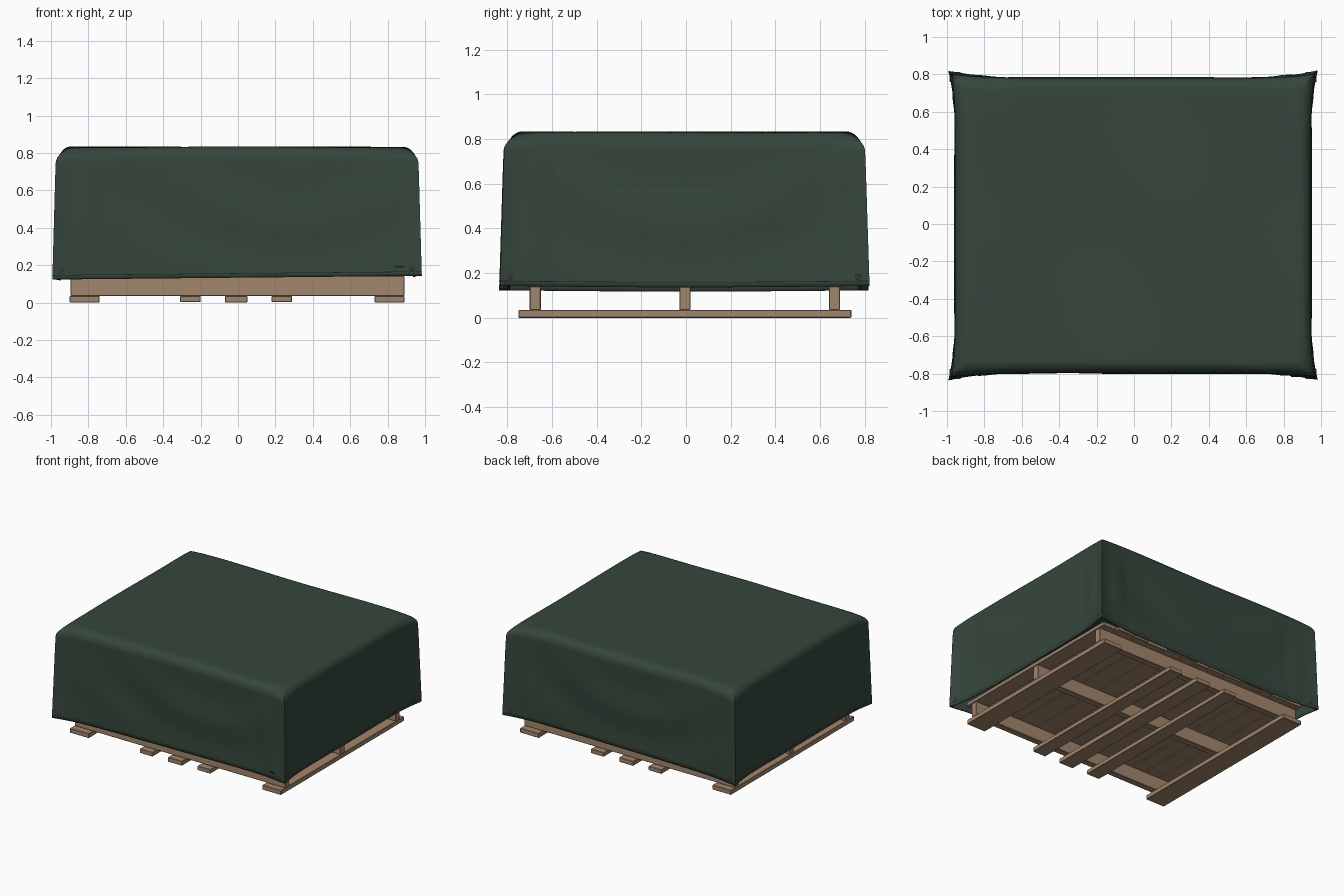
import bpy, bmesh, math, random
from mathutils import Vector

random.seed(4)
if "Cube" in bpy.data.objects:
    bpy.data.objects.remove(bpy.data.objects["Cube"], do_unlink=True)


def material(name, rgb, rough=0.8):
    m = bpy.data.materials.new(name)
    m.use_nodes = True
    m.diffuse_color = (*rgb, 1)
    m.roughness = rough
    node = m.node_tree.nodes["Principled BSDF"]
    node.inputs["Base Color"].default_value = (*rgb, 1)
    node.inputs["Roughness"].default_value = rough
    return m


GREEN = material("tarp green", (0.036, 0.062, 0.045))
WOOD = material("pallet wood", (0.36, 0.24, 0.15))
BRASS = material("grommet brass", (0.3, 0.19, 0.11))
DARK = material("stitch dark", (0.008, 0.014, 0.01))


def finish(bm, name, mat):
    mesh = bpy.data.meshes.new(name)
    bm.to_mesh(mesh)
    bm.free()
    mesh.materials.append(mat)
    obj = bpy.data.objects.new(name, mesh)
    bpy.context.collection.objects.link(obj)
    return obj


def board(name, lo, hi, mat=WOOD, bevel=0.003):
    bm = bmesh.new()
    bmesh.ops.create_cube(bm, size=1)
    for v in bm.verts:
        v.co = Vector([(a + b) / 2 + c * (b - a) for a, b, c in zip(lo, hi, v.co)])
    if bevel:
        bmesh.ops.bevel(bm, geom=bm.edges[:], offset=bevel, segments=1, affect="EDGES")
    return finish(bm, name, mat)


# Pallet: bottom boards, stringers and deck boards
for i, (x0, x1) in enumerate([(-0.9, -0.74), (-0.31, -0.2), (-0.07, 0.05), (0.18, 0.29), (0.73, 0.89)]):
    lift = 0.003 * (i % 2)
    board(f"bottom_board_{i + 1}", (x0, -0.75, lift), (x1, 0.74, 0.035))
for i, y in enumerate((-0.675, -0.005, 0.665)):
    board(f"stringer_{i + 1}", (-0.895, y - 0.025, 0.035), (0.89, y + 0.025, 0.142))
x, i = -0.9, 0
while x < 0.84:
    w = random.uniform(0.11, 0.17)
    x1 = 0.9 if x + w > 0.82 else x + w
    i += 1
    board(f"deck_board_{i}", (x, -0.75, 0.142), (x1 - 0.006, 0.745 + random.uniform(-0.01, 0.01), 0.172))
    x = x1

# Tarp: nested square rings run out over the top, round the edge and down the sides
M = 56                      # steps along each side
TOP, ROUND, SIDE = 24, 8, 30
RADIUS = 0.065
HEIGHT = 0.832
# Side: outward, along, half-length, distance at middle, swag centre, extra flare
SIDES = [
    (Vector((0, -1, 0)), Vector((1, 0, 0)), 0.795, 0.3),
    (Vector((1, 0, 0)), Vector((0, 1, 0)), 0.945, 0.0),
    (Vector((0, 1, 0)), Vector((-1, 0, 0)), 0.78, -0.1),
    (Vector((-1, 0, 0)), Vector((0, -1, 0)), 0.955, 0.05),
]


def smooth(a, b, t):
    t = min(1, max(0, (t - a) / (b - a)))
    return t * t * (3 - 2 * t)


def tarp_point(s, t, ring):
    """Point on side s at t in -1..1, on the given ring."""
    out, along, mid, centre = SIDES[s]
    before, after = SIDES[s - 1][2], SIDES[(s + 1) % 4][2]
    reach = after if t > 0 else before
    inset, z, down = 0, HEIGHT, 0
    scale = 1
    if ring <= TOP:
        scale = ring / TOP
        inset = RADIUS * scale
    elif ring <= TOP + ROUND:
        a = (ring - TOP) / ROUND * math.pi / 2
        inset = RADIUS * (1 - math.sin(a))
        z = HEIGHT - RADIUS * (1 - math.cos(a))
    else:
        down = (ring - TOP - ROUND) / SIDE
    d = mid * scale - inset
    p = out * d + along * t * (reach * scale - inset)
    hang = smooth(TOP, TOP + ROUND, ring)
    # corner flare
    flare = abs(t) ** 7 * hang * (0.022 + 0.02 * down)
    p += out * flare * (1.0 if s % 2 == 0 else 0.9)
    if abs(t) > 0.999:
        p += along * math.copysign(flare, t) * 0.9
    else:
        p += along * math.copysign(flare, t) * 0.9
    if ring > TOP + ROUND:
        low = 0.133 + 0.01 * p.x - 0.006 * (1 - t * t) * (s % 2)
        z = (HEIGHT - RADIUS) * (1 - down) + low * down
        # hanging swags between the corners, and soft creases beside each corner
        u = along.dot(p) - centre * (1 if s != 2 else -1)
        r = math.hypot(u * 0.75, HEIGHT + 0.05 - z)
        fade = math.sin(math.pi * down) * (1 - abs(t) ** 4)
        p += out * fade * 0.007 * math.sin(r * 15 + 1)
        p += out * 0.006 * math.sin(math.pi * down) * math.cos(abs(t) * 30) * smooth(0.65, 0.9, abs(t)) * (1 - abs(t) ** 20)
    # gentle ripples on the top sheet, slight droop at its corners
    z += (1 - smooth(TOP + ROUND, TOP + ROUND + 5, ring)) * (
        0.003 * math.sin(5 * p.x + 2 * p.y) * math.cos(4 * p.y - p.x)
        - 0.02 * abs(t) ** 10 * smooth(TOP * 0.85, TOP + ROUND, ring))
    p.z = z
    return p


bm = bmesh.new()
peak = bm.verts.new((0, 0, HEIGHT))
rings = []
for ring in range(1, TOP + ROUND + SIDE + 1):
    rings.append([bm.verts.new(tarp_point(s, -1 + 2 * k / M, ring)) for s in range(4) for k in range(M)])
count = 4 * M
for k in range(count):
    n = (k + 1) % count
    bm.faces.new((peak, rings[0][k], rings[0][n]))
    for upper, lower in zip(rings, rings[1:]):
        bm.faces.new((upper[k], lower[k], lower[n], upper[n]))
bmesh.ops.recalc_face_normals(bm, faces=bm.faces[:])
tarp = finish(bm, "tarp_cover", GREEN)
thick = tarp.modifiers.new("cloth thickness", "SOLIDIFY")
thick.thickness = 0.008
thick.offset = -1
bpy.ops.object.select_all(action="DESELECT")
tarp.select_set(True)
bpy.context.view_layer.objects.active = tarp
bpy.ops.object.shade_smooth_by_angle(angle=math.radians(40))

# Hem: a thin stitched line around the lower edge
LAST = TOP + ROUND + SIDE
for s, side in enumerate(("front", "left", "back", "right")):
    out = SIDES[s][0]
    bm = bmesh.new()
    pairs = []
    for k in range(M + 1):
        p = tarp_point(s, -1 + 2 * k / M, LAST - 1) + out * 0.001
        pairs.append([bm.verts.new(p + Vector((0, 0, h))) for h in (0, 0.003)])
    for a, b in zip(pairs, pairs[1:]):
        bm.faces.new((a[0], b[0], b[1], a[1]))
    finish(bm, f"hem_stitch_{side}", DARK)

    # Grommets near both lower corners
    for end in (-1, 1):
        p = tarp_point(s, end * 0.955, LAST - 2) + out * 0.002
        bpy.ops.mesh.primitive_torus_add(
            major_radius=0.009, minor_radius=0.003, major_segments=16, minor_segments=6,
            location=p, rotation=out.to_track_quat("Z", "Y").to_euler())
        ringlet = bpy.context.object
        ringlet.name = f"grommet_{side}_{'a' if end < 0 else 'b'}"
        ringlet.data.materials.append(BRASS)
        bpy.ops.object.shade_smooth()

# Small tag slit on the front
p = tarp_point(0, 0.9, LAST - 3)
board("front_tag", (0.84, p.y - 0.004, 0.187), (0.885, p.y + 0.004, 0.195), DARK, 0)
